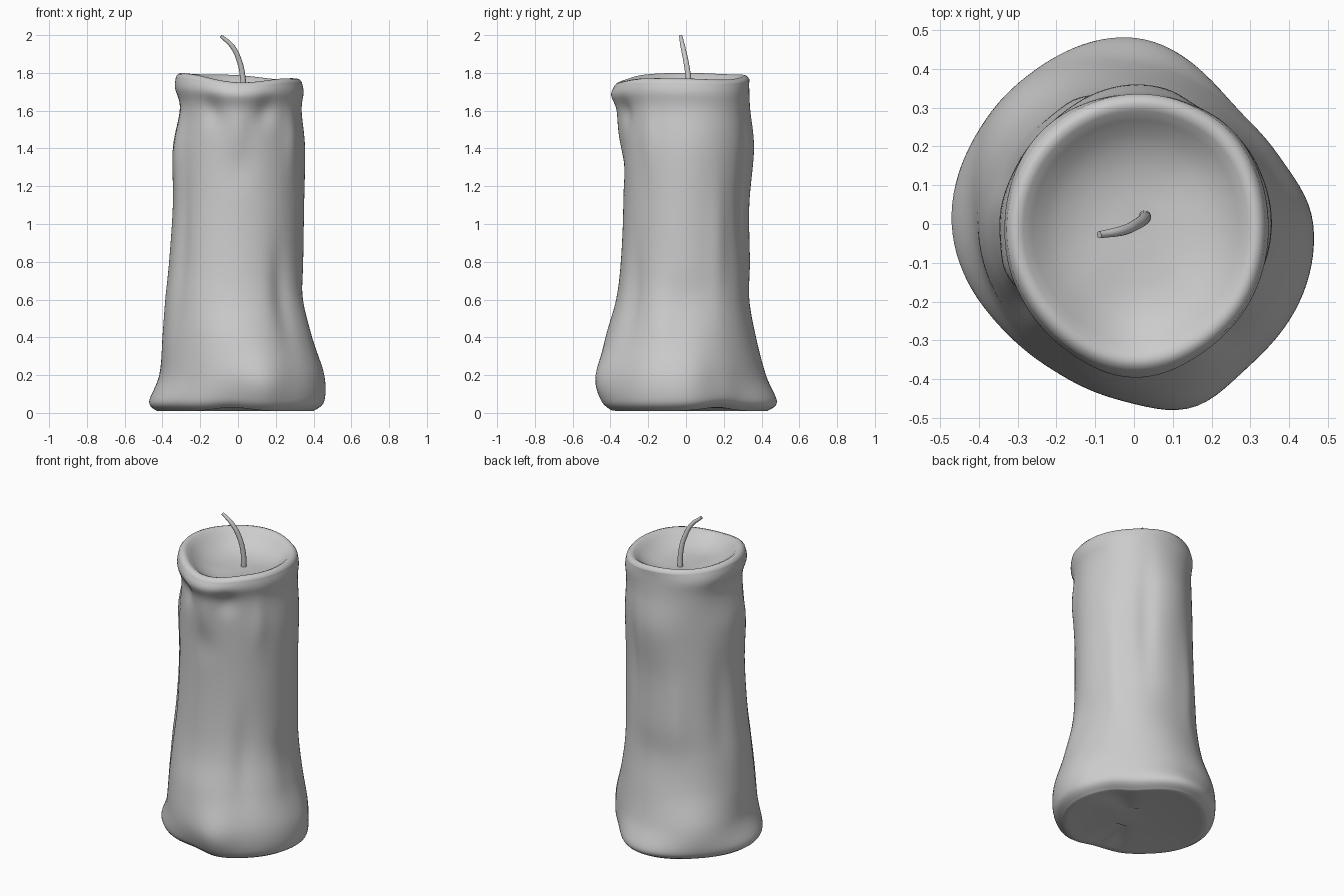
import bpy, bmesh
from math import sin, cos, pi, tau, radians, exp, floor

if "Cube" in bpy.data.objects:
    bpy.data.objects.remove(bpy.data.objects["Cube"])

# Wax radius by height, one profile for each 45 degrees (0 = +x, 90 = back, 270 = front)
HEIGHTS = [.01, .06, .2, .4, .6, .8, 1.1, 1.4, 1.6, 1.7, 1.755]
PROFILES = [
    [.40, .455, .455, .39, .342, .345, .35, .355, .337, .347, .338],  # right
    [.34, .395, .39, .365, .345, .335, .335, .35, .345, .35, .343],
    [.43, .48, .42, .37, .335, .338, .335, .36, .34, .335, .335],     # back
    [.42, .465, .46, .395, .36, .35, .34, .335, .33, .338, .325],
    [.43, .47, .415, .40, .385, .365, .345, .345, .308, .333, .328],  # left
    [.38, .43, .415, .40, .38, .36, .345, .34, .33, .355, .345],
    [.39, .43, .455, .425, .37, .345, .332, .34, .36, .395, .38],     # front
    [.41, .46, .465, .41, .365, .345, .34, .345, .345, .365, .36],
]
RIM_Z = [1.77, 1.765, 1.788, 1.793, 1.80, 1.79, 1.75, 1.77]
# Drips and hollows: angle, height, angular width, vertical width, amount
BUMPS = [
    (287, .15, 15, .16, .035), (310, .6, 10, .25, -.022), (338, .5, 12, .2, .012),
    (247, 1.6, 10, .08, -.022), (294, 1.6, 10, .08, -.022), (270, 1.5, 8, .12, .012),
    (270, 1.3, 14, .1, -.01), (215, .9, 9, .45, -.015), (325, 1.45, 8, .15, .012),
    (160, .9, 10, .3, -.012), (115, .8, 10, .3, .012), (62, 1.2, 9, .35, -.015),
    (30, .9, 9, .35, .01), (200, 1.4, 9, .2, .01), (20, .15, 12, .15, -.01),
]
N = 112


def spline(p0, p1, p2, p3, t):
    return .5 * (2*p1 + (p2-p0)*t + (2*p0-5*p1+4*p2-p3)*t*t + (3*p1-p0-3*p2+p3)*t**3)


def around(values, a):
    u = a / tau * len(values)
    i = floor(u)
    return spline(*[values[(i+k) % len(values)] for k in (-1, 0, 1, 2)], u - i)


def along(values, u):
    i = min(floor(u), len(values) - 2)
    return spline(*[values[max(0, min(len(values)-1, i+k))] for k in (-1, 0, 1, 2)], u - i)


def bell(a, centre, width):
    d = (a - radians(centre) + pi) % tau - pi
    return exp(-(d / radians(width))**2)


def wax_point(a, u):
    z = along(HEIGHTS, u)
    r = around([along(p, u) for p in PROFILES], a)
    for ang, bz, wa, wz, amt in BUMPS:
        r += amt * bell(a, ang, wa) * exp(-((z - bz) / wz)**2)
    z += (around(RIM_Z, a) - 1.775) * max(0, min(1, (z - 1.5) / .25))
    z += .02 * (bell(a, 265, 18) + bell(a, 28, 20)) * max(0, 1 - z / .3)
    return r, z


# Candle body: underside, wavy side, rim and melted bowl as one skin
bm = bmesh.new()
rings = []


def add_ring(fn):
    ring = []
    for k in range(N):
        a = tau * k / N
        r, z = fn(a)
        ring.append(bm.verts.new((r * cos(a), r * sin(a), z)))
    rings.append(ring)


for f, dz in ((.3, .018), (.7, .012), (.92, .003)):
    add_ring(lambda a: (wax_point(a, 0)[0] * f, wax_point(a, 0)[1] + dz))
STEPS = 80
for s in range(STEPS + 1):
    add_ring(lambda a: wax_point(a, s / STEPS * (len(HEIGHTS) - 1)))
for f, dz in ((.965, -.005), (.92, 0), (.87, -.008), (.8, -.03), (.7, -.058),
              (.58, -.08), (.42, -.095), (.22, -.102)):
    def bowl(a):
        rim = around(RIM_Z, a)
        w = min(1, max(0, (f - .2) / .6))
        return (wax_point(a, len(HEIGHTS) - 1)[0] * f, 1.775 + (rim - 1.775) * w + dz)
    add_ring(bowl)
for lo, hi in zip(rings, rings[1:]):
    for k in range(N):
        j = (k + 1) % N
        bm.faces.new((lo[k], lo[j], hi[j], hi[k]))
bm.faces.new(rings[0][::-1])
bm.faces.new(rings[-1])
mesh = bpy.data.meshes.new("candle_body")
bm.to_mesh(mesh)
bm.free()
mesh.polygons.foreach_set("use_smooth", [True] * len(mesh.polygons))
bpy.context.collection.objects.link(bpy.data.objects.new("candle_body", mesh))

# Wick: tapered bent cord
curve = bpy.data.curves.new("wick", 'CURVE')
curve.dimensions = '3D'
curve.bevel_depth = .015
curve.bevel_resolution = 4
curve.use_fill_caps = True
path = [(.028, .02, 1.64, 1.1), (.026, .013, 1.77, 1), (.008, 0, 1.86, .95),
        (-.03, -.017, 1.94, .85), (-.09, -.028, 1.995, .6)]
sp = curve.splines.new('BEZIER')
sp.bezier_points.add(len(path) - 1)
for p, (x, y, z, r) in zip(sp.bezier_points, path):
    p.co = (x, y, z)
    p.radius = r
    p.handle_left_type = p.handle_right_type = 'AUTO'
bpy.context.collection.objects.link(bpy.data.objects.new("wick", curve))
